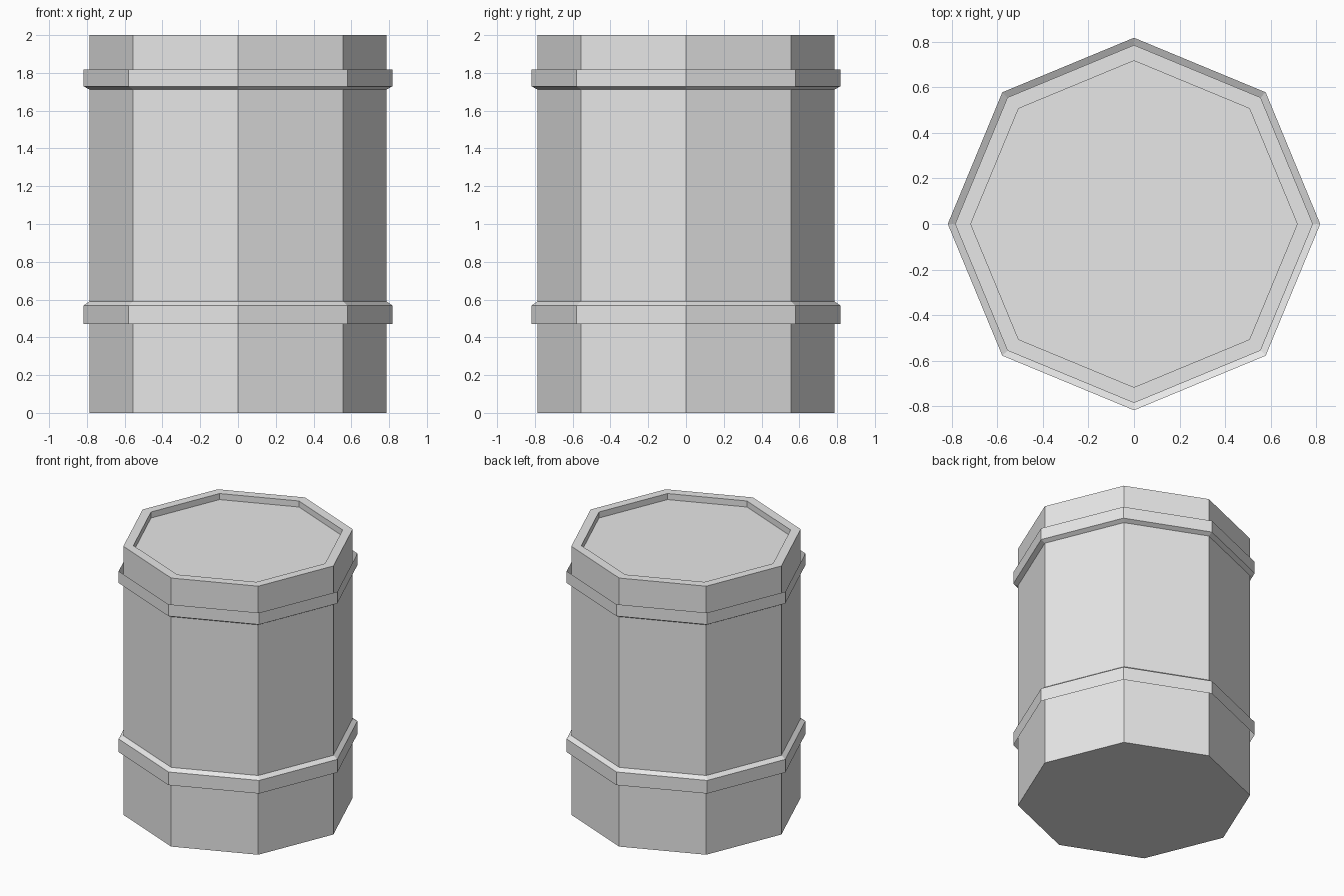
import bpy, bmesh
from math import cos, sin, tau

SIDES = 8

cube = bpy.data.objects.get("Cube")
if cube:
    bpy.data.objects.remove(cube)

grey = bpy.data.materials.new("light grey")
grey.use_nodes = True
colour = (0.8, 0.8, 0.8, 1)
grey.diffuse_color = colour
grey.node_tree.nodes["Principled BSDF"].inputs["Base Color"].default_value = colour


def lathe(name, profile, cap_start=False, cap_end=False):
    """Turn a (radius, z) profile, listed bottom to top on the outside, into an octagonal part."""
    bm = bmesh.new()
    rings = [[bm.verts.new((r * cos(tau * i / SIDES), r * sin(tau * i / SIDES), z))
              for i in range(SIDES)] for r, z in profile]
    for low, high in zip(rings, rings[1:]):
        for i in range(SIDES):
            j = (i + 1) % SIDES
            bm.faces.new((low[i], low[j], high[j], high[i]))
    if cap_start:
        bm.faces.new(rings[0][::-1])
    if cap_end:
        bm.faces.new(rings[-1])
    mesh = bpy.data.meshes.new(name)
    bm.to_mesh(mesh)
    bm.free()
    mesh.materials.append(grey)
    obj = bpy.data.objects.new(name, mesh)
    bpy.context.collection.objects.link(obj)
    return obj


# Drum with a raised rim around a sunken lid
BODY, BAND, LID = 0.786, 0.818, 0.717
lathe("barrel_body", [(BODY, 0), (BODY, 2), (LID, 2), (LID, 1.955)], True, True)

# Hoops: bevelled towards the middle, open towards the ends
lathe("lower_hoop", [(BAND, 0.47), (BAND, 0.568), (BODY, 0.59)])
lathe("upper_hoop", [(BODY, 1.712), (BAND, 1.729), (BAND, 1.817)])
